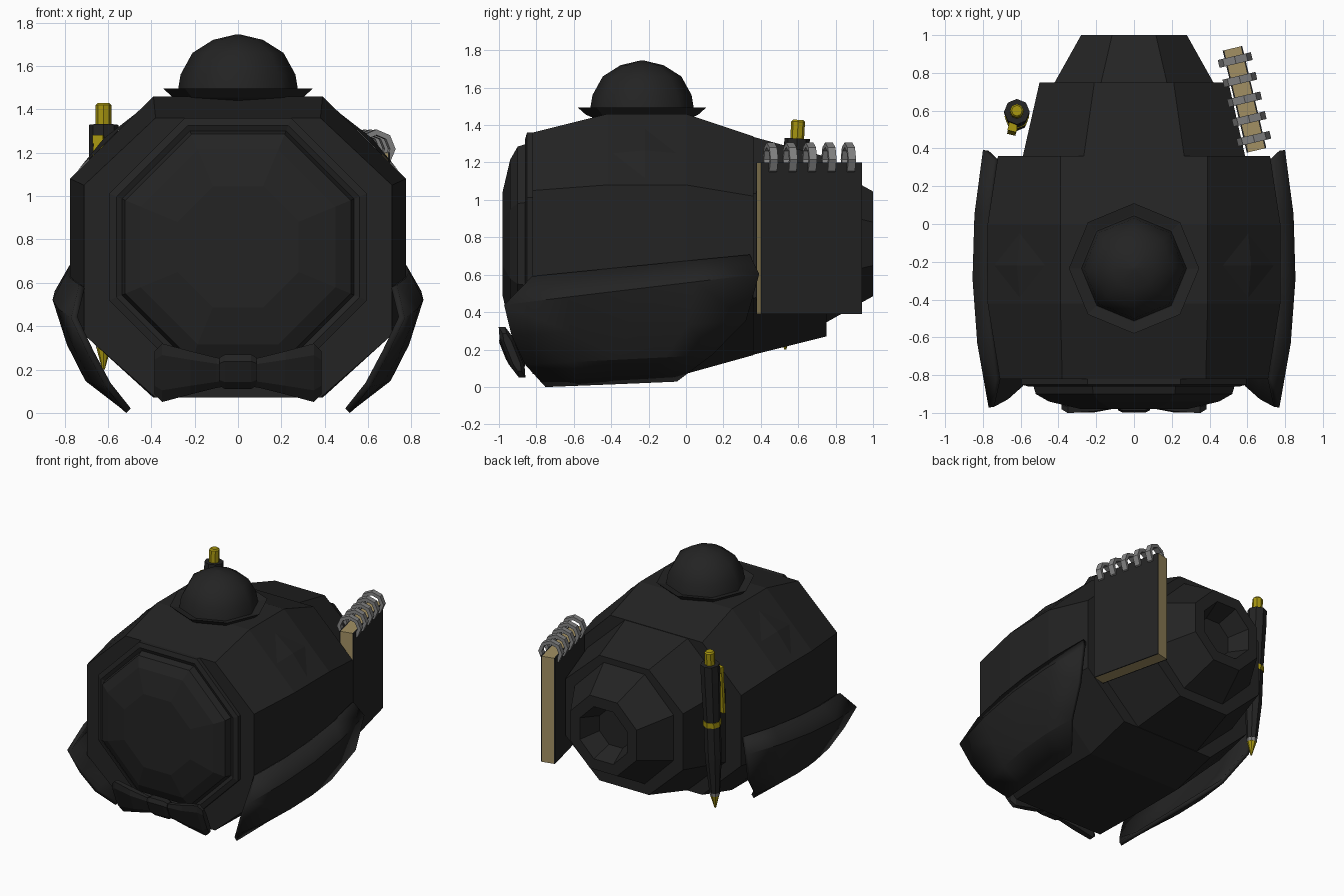
import bpy, bmesh, math
from mathutils import Vector

if "Cube" in bpy.data.objects:
    bpy.data.objects.remove(bpy.data.objects["Cube"])


def material(name, r, g, b):
    m = bpy.data.materials.new(name)
    m.diffuse_color = (r, g, b, 1)
    m.use_nodes = True
    m.node_tree.nodes["Principled BSDF"].inputs["Base Color"].default_value = m.diffuse_color
    return m


BLACK = material("matte black", .017, .017, .017)
TAN = material("paper tan", .36, .28, .125)
GOLD = material("gold", .38, .30, .005)
GREY = material("wire grey", .23, .23, .23)


def finish(name, bm, mat, loc=(0, 0, 0), rot=(0, 0, 0), smooth=None):
    bmesh.ops.recalc_face_normals(bm, faces=bm.faces)
    me = bpy.data.meshes.new(name)
    bm.to_mesh(me)
    bm.free()
    me.materials.append(mat)
    ob = bpy.data.objects.new(name, me)
    bpy.context.collection.objects.link(ob)
    ob.location, ob.rotation_euler = loc, rot
    if smooth:
        bpy.ops.object.select_all(action='DESELECT')
        ob.select_set(True)
        bpy.context.view_layer.objects.active = ob
        bpy.ops.object.shade_smooth_by_angle(angle=math.radians(smooth))
    return ob


def loft(name, rings, mat, loc=(0, 0, 0), rot=(0, 0, 0), smooth=None):
    """Skin closed rings of equal point count and cap both ends."""
    bm = bmesh.new()
    vs = [[bm.verts.new(p) for p in r] for r in rings]
    n = len(vs[0])
    for a, b in zip(vs, vs[1:]):
        for i in range(n):
            j = (i + 1) % n
            bm.faces.new((a[i], a[j], b[j], b[i]))
    bm.faces.new(vs[0])
    bm.faces.new(vs[-1])
    return finish(name, bm, mat, loc, rot, smooth)


def section(y, hw, top, bottom, flat, zhi, zlo):
    half = [(flat, top), (hw, zhi), (hw, zlo), (flat, bottom)]
    return [(x, y, z) for x, z in half] + [(-x, y, z) for x, z in reversed(half)]


def octagon(y, r, cz=.765):
    k = r * math.tan(math.pi / 8)
    return section(y, r, cz + r, cz - r, k, cz + k, cz - k)


def lathe(name, profile, n, mat, loc=(0, 0, 0), rot=(0, 0, 0), smooth=None):
    rings = [[(r * math.cos(2 * math.pi * i / n), r * math.sin(2 * math.pi * i / n), z)
              for i in range(n)] for r, z in profile]
    return loft(name, rings, mat, loc, rot, smooth)


def box(name, size, mat, loc, rot=(0, 0, 0)):
    bm = bmesh.new()
    bmesh.ops.create_cube(bm, size=1)
    bmesh.ops.scale(bm, vec=size, verts=bm.verts)
    return finish(name, bm, mat, loc, rot)


# Main body, stepped rear and front face
loft("main_body", [section(-.82, .71, 1.36, .07, .38, 1.05, .36),
                   section(-.42, .775, 1.46, .07, .39, 1.08, .42),
                   section(0, .775, 1.46, .07, .39, 1.08, .45),
                   section(.36, .72, 1.34, .17, .39, 1.02, .48)], BLACK)
loft("rear_body", [section(.33, .595, 1.345, .165, .27, 1.04, .47),
                   section(.75, .50, 1.23, .27, .21, .97, .54),
                   octagon(.75, .42), octagon(1, .28), octagon(1, .2),
                   octagon(.85, .14)], BLACK)
loft("front_face", [octagon(-.80, .595), octagon(-.85, .595), octagon(-.86, .56),
                    octagon(-.85, .535), octagon(-.90, .52), octagon(-.94, .45),
                    octagon(-.98, .28)], BLACK)

# Diamond studs on the upper shoulders
for s, side in ((1, "right"), (-1, "left")):
    bm = bmesh.new()
    tip = bm.verts.new((s * .62, -.22, 1.265))
    base = [bm.verts.new((s * x, y, 1.46 - (x - .39) * .98))
            for x, y in ((.47, -.22), (.605, -.05), (.74, -.22), (.605, -.39))]
    for i in range(4):
        bm.faces.new((tip, base[i], base[(i + 1) % 4]))
    bm.faces.new(base)
    finish("shoulder_stud_" + side, bm, BLACK)

# Curved side flaps: rows of (y0, y1, z0, z1, x front, x middle, x back)
rows = [(-.82, .34, .585, .70, .72, .775, .73),
        (-.97, .39, .44, .60, .755, .84, .785),
        (-.93, .32, .28, .36, .68, .775, .76),
        (-.86, .14, .13, .18, .60, .69, .68),
        (-.75, -.05, .01, .04, .505, .52, .53)]
for s, side in ((1, "right"), (-1, "left")):
    bm = bmesh.new()
    grid = []
    for y0, y1, z0, z1, xa, xm, xb in rows:
        line = []
        for i in range(5):
            t = i / 4
            x = xa * (1 - t) * (1 - 2 * t) + xm * 4 * t * (1 - t) + xb * t * (2 * t - 1)
            line.append(bm.verts.new((s * x, y0 + (y1 - y0) * t, z0 + (z1 - z0) * t)))
        grid.append(line)
    for a, b in zip(grid, grid[1:]):
        for i in range(4):
            bm.faces.new((a[i], a[i + 1], b[i + 1], b[i]))
    ob = finish("side_flap_" + side, bm, BLACK, smooth=20)
    mod = ob.modifiers.new("thickness", 'SOLIDIFY')
    mod.thickness, mod.offset = .03, 0

# Round hat with an upturned octagonal brim
lathe("hat_brim", [(.24, 1.43), (.30, 1.455), (.345, 1.495), (.285, 1.48), (.2, 1.48)],
      8, BLACK, (0, -.235, 0))
lathe("hat_dome", [(.28, 1.47), (.265, 1.56), (.21, 1.66), (.115, 1.72), (.01, 1.745)],
      8, BLACK, (0, -.235, 0), smooth=60)


# Bow on the lower front, leaning forward at the top
def bow_ring(x, half_z, half_y):
    pts = [(1, -.5), (.6, -1), (-.6, -1), (-1, -.5), (-1, .5), (-.6, 1), (.6, 1), (1, .5)]
    return [(x, b * half_y - a * half_z * .4, a * half_z) for a, b in pts]


for s, side in ((1, "right"), (-1, "left")):
    loft("bow_wing_" + side, [bow_ring(s * .04, .06, .03), bow_ring(s * .10, .07, .03),
                              bow_ring(s * .22, .10, .045), bow_ring(s * .35, .135, .035),
                              bow_ring(s * .385, .10, .02)], BLACK, (0, -.93, .185))
loft("bow_knot", [bow_ring(-.085, .065, .04), bow_ring(-.06, .08, .05),
                  bow_ring(.06, .08, .05), bow_ring(.085, .065, .04)], BLACK, (0, -.93, .19))

# Spiral notebook on the right rear
ang = math.atan2(.13, .55)
centre = Vector((.585, .66, .795))
along = Vector((-math.sin(ang), math.cos(ang), 0))
across = Vector((math.cos(ang), math.sin(ang), 0))
box("notebook_pages", (.09, .555, .81), TAN, centre, (0, 0, ang))
for s, side in ((1, "outer"), (-1, "inner")):
    box("notebook_cover_" + side, (.009, .555, .81), BLACK, centre + across * s * .0485, (0, 0, ang))
for i in range(5):
    p = centre + along * (i - 2) * .107
    rings = []
    for k in range(9):
        a = 2 * math.pi * k / 8
        out = across * math.cos(a) + Vector((0, 0, math.sin(a)))
        mid = Vector((p.x, p.y, 1.217)) + out * .077
        rings.append([mid + out * u * .013 + along * v * .021
                      for u, v in ((1, -1), (1, 1), (-1, 1), (-1, -1))])
    loft("notebook_ring_%d" % (i + 1), rings, GREY)

# Pen on the left rear, leaning slightly back
pen = dict(loc=(-.62, .53, .2), rot=(-.057, 0, 0))
lathe("pen_tip", [(.006, 0), (.033, .10)], 8, GOLD, **pen)
lathe("pen_collar", [(.035, .10), (.037, .125)], 8, GREY, **pen)
lathe("pen_lower_barrel", [(.038, .125), (.06, .40), (.06, .65)], 8, BLACK, **pen)
lathe("pen_band", [(.065, .65), (.065, .69)], 8, GOLD, **pen)
lathe("pen_upper_barrel", [(.06, .69), (.068, 1.0), (.068, 1.13)], 8, BLACK, **pen)
lathe("pen_button", [(.037, 1.13), (.037, 1.22), (.028, 1.23)], 8, GOLD, **pen)
box("pen_clip", (.045, .02, .36), GOLD, (-.645, .492, 1.10), (-.057, 0, -.25))
box("pen_clip_mount", (.045, .05, .04), GOLD, (-.643, .515, 1.26), (-.057, 0, -.25))
